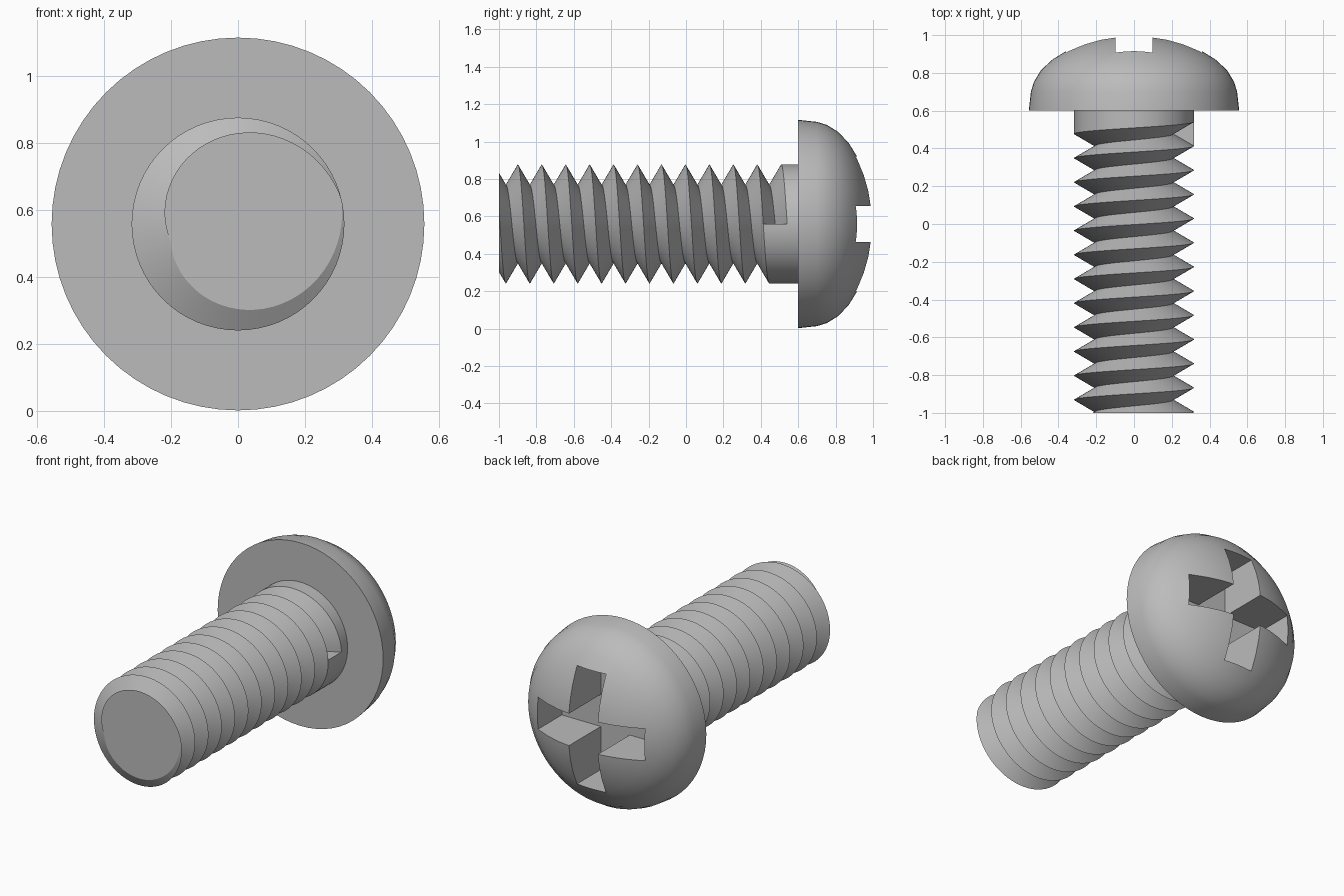
import bpy, bmesh, math
from mathutils import Vector

AXIS_Z = 0.559          # height of the screw axis
SEGS = 64               # facets per turn
CREST, ROOT = 0.318, 0.208
PITCH = 0.128
RUNOUT_Y = 0.413        # last crest where the groove stops
TURNS = 13

if "Cube" in bpy.data.objects:
    bpy.data.objects.remove(bpy.data.objects["Cube"])

steel = bpy.data.materials.new("steel_grey")
steel.use_nodes = True
steel.diffuse_color = (0.5, 0.5, 0.5, 1)
steel.node_tree.nodes["Principled BSDF"].inputs["Base Color"].default_value = (0.5, 0.5, 0.5, 1)


def around(radius, y, step):
    """Point on the screw axis frame, winding from +x downwards."""
    a = math.pi + 2 * math.pi * step / SEGS
    return Vector((-radius * math.cos(a), y, AXIS_Z + radius * math.sin(a)))


def finish(bm, name):
    bmesh.ops.recalc_face_normals(bm, faces=bm.faces)
    mesh = bpy.data.meshes.new(name)
    bm.to_mesh(mesh)
    bm.free()
    obj = bpy.data.objects.new(name, mesh)
    bpy.context.collection.objects.link(obj)
    mesh.materials.append(steel)
    return obj


def select_only(obj):
    bpy.ops.object.select_all(action='DESELECT')
    obj.select_set(True)
    bpy.context.view_layer.objects.active = obj


def smooth(obj):
    select_only(obj)
    bpy.ops.object.shade_smooth_by_angle(angle=math.radians(30))


# Threaded shank: one helical V groove ending in a flat wall
bm = bmesh.new()
last = TURNS * SEGS
crest, root = [], []
for i in range(last + SEGS + 1):
    y = RUNOUT_Y + PITCH * (i - last) / SEGS
    crest.append(bm.verts.new(around(CREST, y, i)))
    if i <= last:
        root.append(bm.verts.new(around(ROOT, y + PITCH / 2, i)))
for i in range(last):
    bm.faces.new((crest[i], crest[i + 1], root[i + 1], root[i]))
    bm.faces.new((root[i], root[i + 1], crest[i + 1 + SEGS], crest[i + SEGS]))
bm.faces.new((crest[last], root[last], crest[last + SEGS]))

# Plain neck above the run-out
neck = [bm.verts.new(around(CREST, 0.61, i)) for i in range(SEGS)]
for i in range(SEGS):
    ring = [crest[last + i], crest[last + i + 1], neck[(i + 1) % SEGS], neck[i]]
    if i == 0:
        ring.append(crest[last + SEGS])
    bm.faces.new(ring)
bm.faces.new(neck)

# Flat tip
cut = bmesh.ops.bisect_plane(bm, geom=bm.verts[:] + bm.edges[:] + bm.faces[:],
                             plane_co=(0, -1, 0), plane_no=(0, -1, 0), clear_outer=True)
tip_edges = [e for e in cut["geom_cut"] if isinstance(e, bmesh.types.BMEdge)]
bmesh.ops.contextual_create(bm, geom=tip_edges)
smooth(finish(bm, "threaded_shank"))

# Domed head: lathed (radius, y) profile
profile = [(0.557, 0.6), (0.546, 0.7), (0.53, 0.752), (0.492, 0.815), (0.43, 0.872),
           (0.36, 0.915), (0.28, 0.95), (0.2, 0.975), (0.1, 0.994)]
bm = bmesh.new()
rings = [[bm.verts.new(around(r, y, i)) for i in range(SEGS)] for r, y in profile]
for a, b in zip(rings, rings[1:]):
    for i in range(SEGS):
        j = (i + 1) % SEGS
        bm.faces.new((a[i], a[j], b[j], b[i]))
bm.faces.new(rings[0])
top = bm.verts.new((0, 1, AXIS_Z))
for i in range(SEGS):
    bm.faces.new((rings[-1][i], rings[-1][(i + 1) % SEGS], top))
head = finish(bm, "domed_head")

# Cross-shaped drive recess
for size in ((0.72, 0.64, 0.195), (0.195, 0.64, 0.72)):
    bpy.ops.mesh.primitive_cube_add(size=1, location=(0, 1, AXIS_Z))
    cutter = bpy.context.object
    cutter.name = "recess_cutter"
    cutter.scale = size
    cutter.hide_render = True
    cutter.data.materials.append(steel)
    mod = head.modifiers.new("recess", 'BOOLEAN')
    mod.operation = 'DIFFERENCE'
    mod.solver = 'EXACT'
    mod.object = cutter
    select_only(head)
    bpy.ops.object.modifier_apply(modifier=mod.name)
    bpy.data.objects.remove(cutter)
smooth(head)
